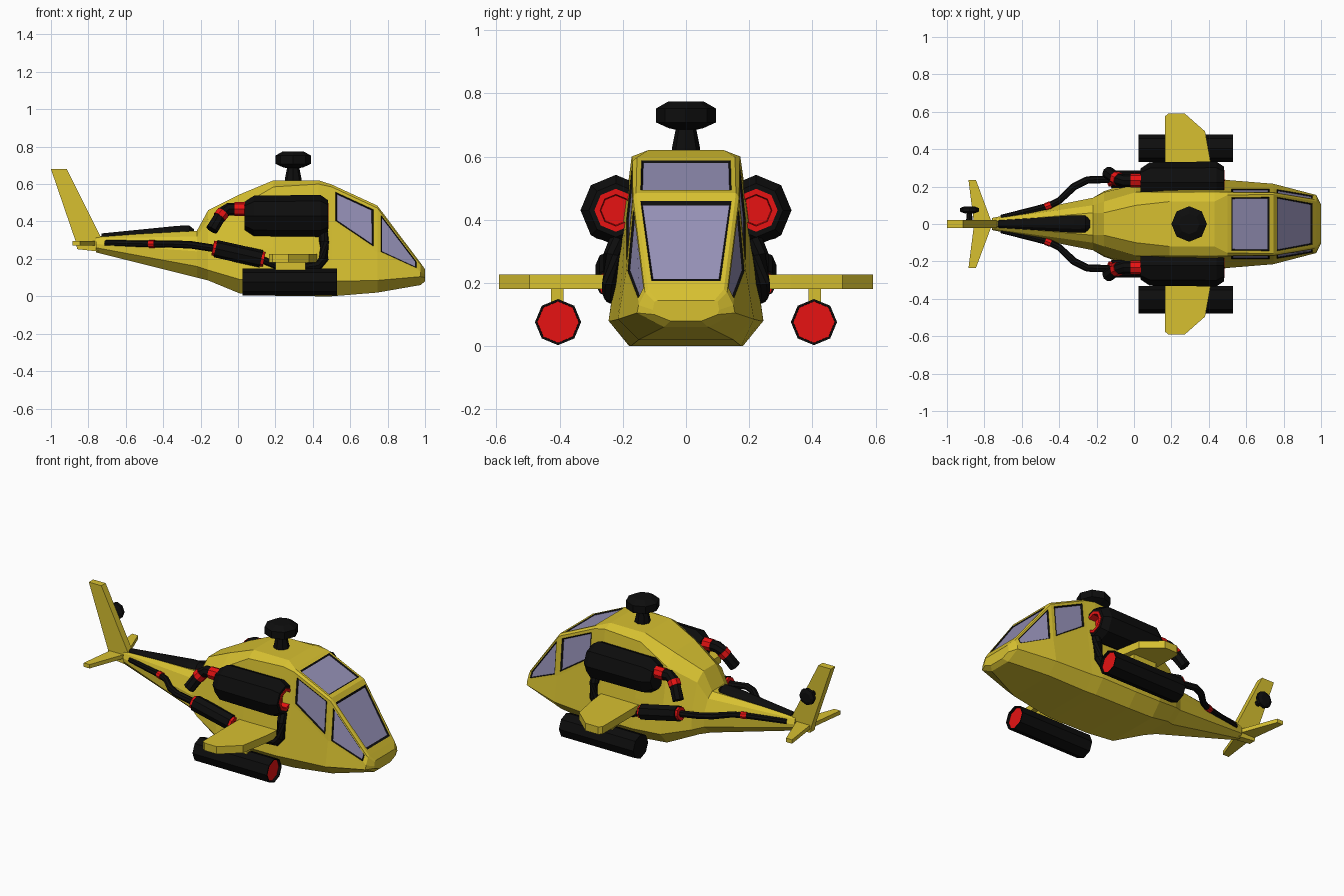
import bpy, bmesh
from math import pi, cos, sin
from mathutils import Vector

if "Cube" in bpy.data.objects:
    bpy.data.objects.remove(bpy.data.objects["Cube"])


def material(name, rgb):
    m = bpy.data.materials.new(name)
    m.diffuse_color = (*rgb, 1)
    m.use_nodes = True
    m.node_tree.nodes["Principled BSDF"].inputs["Base Color"].default_value = m.diffuse_color
    return m


YELLOW = material("yellow_paint", (0.68, 0.53, 0.03))
BLACK = material("black_metal", (0.004, 0.004, 0.004))
RED = material("red_trim", (0.8, 0.006, 0.006))
GLASS = material("tinted_glass", (0.30, 0.28, 0.47))


def finish(name, bm, mats, mirror=False):
    me = bpy.data.meshes.new(name)
    bm.to_mesh(me)
    bm.free()
    for m in mats:
        me.materials.append(m)
    ob = bpy.data.objects.new(name, me)
    bpy.context.collection.objects.link(ob)
    if mirror:
        mod = ob.modifiers.new("mirror", 'MIRROR')
        mod.use_axis = (False, True, False)
        mod.use_mirror_merge = False
    return ob


def loft(bm, rings):
    n = len(rings[0])
    grid = [[bm.verts.new(p) for p in r] for r in rings]
    faces = [[bm.faces.new((a[j], a[(j + 1) % n], b[(j + 1) % n], b[j])) for j in range(n)]
             for a, b in zip(grid, grid[1:])]
    bm.faces.new(grid[0])
    bm.faces.new(grid[-1])
    bmesh.ops.recalc_face_normals(bm, faces=bm.faces[:])
    return faces


def tube(name, path, radii, mat, n=8, axis=None, mirror=True):
    """Round body following a path; a fixed axis makes it a lathe."""
    bm = bmesh.new()
    P = [Vector(p) for p in path]
    rings = []
    for i, (p, r) in enumerate(zip(P, radii)):
        d = Vector(axis) if axis else P[min(i + 1, len(P) - 1)] - P[max(i - 1, 0)]
        q = d.to_track_quat('Z', 'Y')
        rings.append([p + q @ Vector((r * cos(2 * pi * k / n), r * sin(2 * pi * k / n), 0))
                      for k in range(n)])
    loft(bm, rings)
    return finish(name, bm, [mat], mirror)


def lathe_x(name, y, z, profile, mat, n=8):
    return tube(name, [(x, y, z) for x, r in profile], [r for x, r in profile], mat, n, (1, 0, 0))


def plate(name, low, high, mirror=False):
    bm = bmesh.new()
    loft(bm, [low, high])
    return finish(name, bm, [YELLOW], mirror)


# Fuselage: x, then (half width, z) for floor, waist, sill, roof edge, roof
SECTIONS = [
    (-.76, .012, .235, .03, .26, .032, .28, .025, .31, .012, .32),
    (-.22, .07, .10, .14, .16, .14, .24, .10, .32, .06, .35),
    (-.16, .10, .085, .175, .14, .17, .26, .12, .41, .06, .46),
    (0.01, .17, .015, .235, .09, .21, .25, .17, .48, .10, .545),
    (.19, .18, .003, .245, .08, .22, .26, .17, .585, .12, .62),
    (.43, .18, 0, .245, .08, .21, .31, .172, .60, .12, .62),
    (.50, .175, 0, .235, .08, .19, .40, .17, .585, .155, .598),
    (.745, .15, .02, .215, .085, .19, .235, .168, .472, .158, .485),
    (.975, .07, .06, .155, .105, .15, .13, .13, .17, .12, .18),
    (1.0, .05, .08, .10, .10, .105, .115, .10, .14, .09, .145),
]
bm = bmesh.new()
rings = []
for x, *s in SECTIONS:
    half = list(zip(s[::2], s[1::2]))
    rings.append([(x, y, z) for y, z in half] + [(x, -y, z) for y, z in half[::-1]])
faces = loft(bm, rings)

# Windows: shrink each cockpit face to a pane with a sunken dark frame
for f in [faces[i][j] for i in (6, 7) for j in (2, 4, 6)]:
    roof = abs(f.calc_center_median().y) < .01
    for step, (k, depth) in enumerate(((.83, 0), (.92, .006))):
        rim = bmesh.ops.inset_individual(bm, faces=[f], thickness=.0005)['faces']
        c, nrm = f.calc_center_median(), f.normal.copy()
        ky = k ** .5 if roof else k
        for v in f.verts:
            d = v.co - c
            v.co = c + Vector((d.x * k, d.y * ky, d.z * k)) - nrm * depth
        if step:
            for r in rim:
                r.material_index = 1
            f.material_index = 2
finish("fuselage", bm, [YELLOW, BLACK, GLASS])

# Tail: spine cover, fin, stabilizer, small rotor hub
tube("tail_spine", [(-.73, 0, .316), (-.32, 0, .325), (-.26, 0, .328), (-.235, 0, .328)],
     [.02, .052, .05, .03], BLACK, 12, (1, 0, 0), False)
fin = [(-1, .68), (-.915, .68), (-.735, .32), (-.735, .238), (-.86, .252), (-.87, .30)]
plate("tail_fin", [(x, -.021, z) for x, z in fin], [(x, .021, z) for x, z in fin])
stab = [(-.855, 0), (-.885, .235), (-.845, .235), (-.765, .02), (-.765, 0),
        (-.765, -.02), (-.845, -.235), (-.885, -.235)]
plate("stabilizer", [(x, y, .272) for x, y in stab], [(x, y, .296) for x, y in stab])
tube("tail_rotor_hub", [(-.88, y, .50) for y in (.015, .055, .058, .066, .085, .093)],
     [.018, .014, .03, .05, .05, .03], BLACK, 8, (0, 1, 0), False)

# Main rotor hub
tube("main_rotor_hub", [(.295, 0, z) for z in (.60, .625, .685, .69, .708, .752, .775)],
     [.045, .045, .033, .055, .095, .095, .055], BLACK, 8, (0, 0, 1), False)

# Stub wings, pylons and pods
wing = [(.165, .15), (.165, .575), (.185, .592), (.27, .592), (.38, .495), (.41, .33), (.43, .15)]
plate("stub_wing", [(x, y, .18) for x, y in wing], [(x, y, .226) for x, y in wing], True)
pylon = [(.20, .387), (.36, .387), (.36, .427), (.20, .427)]
plate("pylon", [(x, y, .13) for x, y in pylon], [(x, y, .19) for x, y in pylon], True)
lathe_x("pod", .405, .076, [(.025, .073), (.53, .073), (.53, .066), (.51, .066)], BLACK)
lathe_x("pod_face", .405, .076, [(.505, .0655), (.515, .0655)], RED)

# Engines with red intake rings
lathe_x("engine", .222, .43, [(.035, .075), (.085, .108), (.44, .112), (.48, .085),
                              (.48, .066), (.40, .05)], BLACK)
lathe_x("intake_ring", .222, .43, [(.44, .068), (.484, .068), (.484, .05), (.41, .045)], RED)

# Exhausts: bent pipe with red bands
tube("exhaust", [(.06, .232, .466), (-.05, .232, .466), (-.085, .238, .445), (-.14, .275, .355)],
     [.034] * 4, BLACK)
lathe_x("exhaust_band", .232, .466, [(-.02, .037), (.045, .037)], RED)
tube("exhaust_joint", [(-.08, .236, .447), (-.10, .247, .422)], [.038, .038], RED)

# Lower muffler and its feed and tail pipes
tube("muffler", [(.125, .24, .20), (-.12, .24, .255)], [.047, .047], BLACK)
tube("muffler_front_ring", [(.14, .24, .197), (.12, .24, .201)], [.04, .04], RED)
tube("muffler_rear_ring", [(-.115, .24, .254), (-.135, .24, .258)], [.04, .04], RED)
tube("feed_pipe", [(.455, .215, .34), (.46, .235, .29), (.458, .24, .20), (.43, .24, .165),
                   (.36, .235, .155), (.20, .235, .165), (.12, .24, .20)],
     [.026, .026, .026, .025, .022, .018, .02], BLACK)
tube("tail_pipe", [(-.12, .24, .255), (-.25, .235, .275), (-.32, .20, .278), (-.40, .125, .28),
                   (-.46, .095, .28), (-.71, .033, .285)],
     [.02, .02, .02, .018, .018, .016], BLACK)
tube("tail_pipe_band", [(-.445, .102, .28), (-.475, .09, .28)], [.021, .021], RED)
